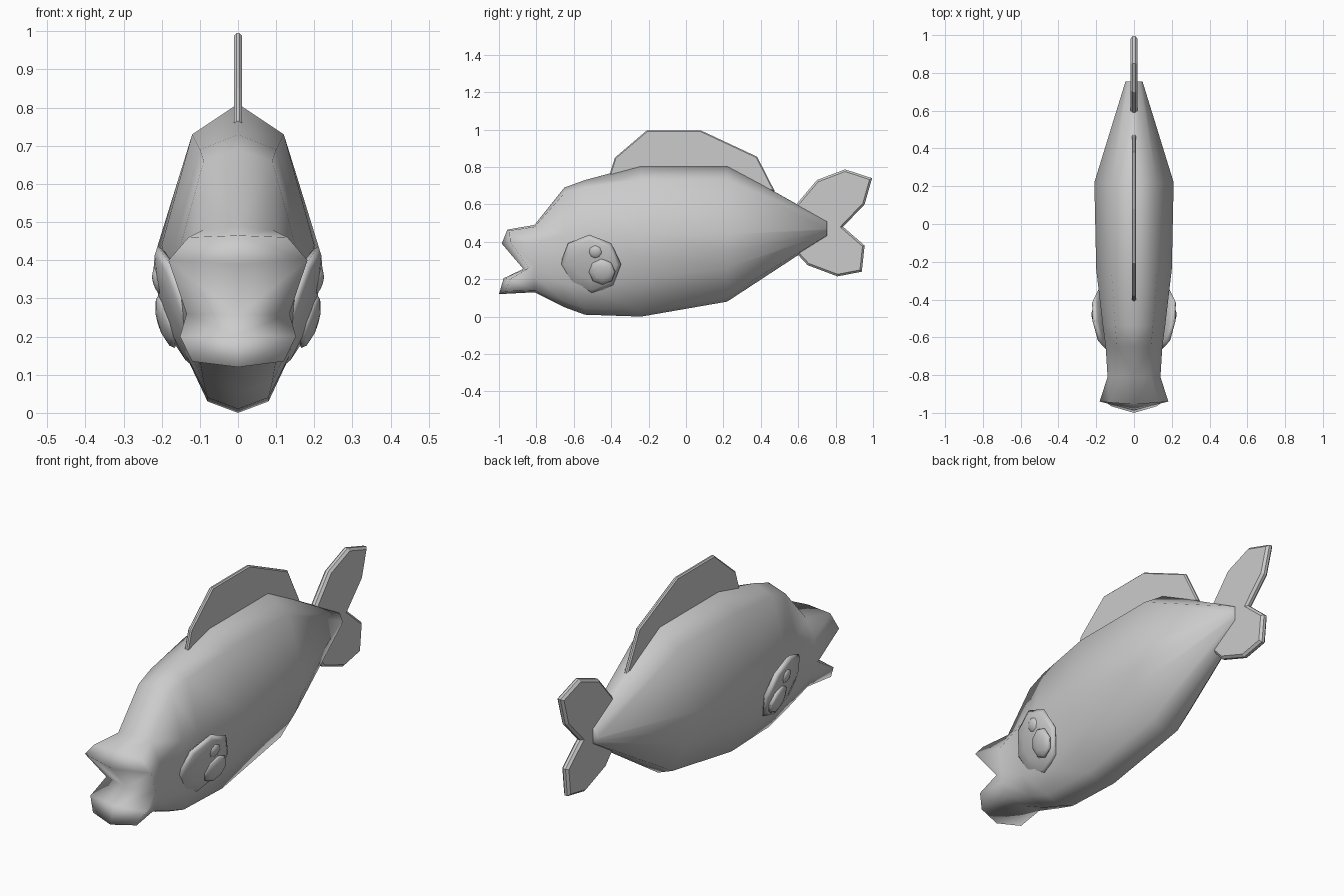
import bpy
import bmesh
from mathutils import Vector

default = bpy.data.objects.get("Cube")
if default:
    bpy.data.objects.remove(default, do_unlink=True)

grey = bpy.data.materials.new("plain grey")
grey.use_nodes = True
colour = (0.6, 0.6, 0.6, 1)
grey.diffuse_color = colour
grey.node_tree.nodes["Principled BSDF"].inputs["Base Color"].default_value = colour


def finish(bm, name, smooth=True):
    bmesh.ops.recalc_face_normals(bm, faces=bm.faces)
    mesh = bpy.data.meshes.new(name)
    bm.to_mesh(mesh)
    bm.free()
    mesh.materials.append(grey)
    for face in mesh.polygons:
        face.use_smooth = smooth
    obj = bpy.data.objects.new(name, mesh)
    bpy.context.collection.objects.link(obj)
    return obj


def mirror(obj):
    mod = obj.modifiers.new("mirror", 'MIRROR')
    mod.use_clip = True
    mod.merge_threshold = 0.0005


# Body: half cross-sections lofted from mouth to tail, as (x, z) from back to belly
sections = [
    (-0.81, [(0, .49), (.09, .48), (.14, .39), (.13, .27), (.13, .21), (.10, .14), (0, .13)]),
    (-0.65, [(0, .69), (.09, .66), (.15, .44), (.15, .3), (.135, .18), (.09, .08), (0, .05)]),
    (-0.54, [(0, .73), (.10, .69), (.165, .44), (.163, .3), (.14, .16), (.08, .04), (0, .01)]),
    (-0.24, [(0, .81), (.12, .73), (.2, .44), (.19, .32), (.16, .2), (.08, .03), (0, 0)]),
    (0.22, [(0, .81), (.12, .73), (.21, .44), (.195, .35), (.165, .26), (.08, .11), (0, .08)]),
    (0.755, [(0, .51), (.03, .505), (.045, .47), (.043, .46), (.04, .45), (.03, .435), (0, .43)]),
]
# Mouth edge: upper lip, corner and lower lip
mouth = [(0, -.955, .465), (.13, -.945, .46), (.182, -.94, .4), (.135, -.84, .26),
         (.152, -.94, .2), (.12, -.965, .135), (0, -1, .12)]

bm = bmesh.new()
rings = [[bm.verts.new(p) for p in mouth]]
for y, pts in sections:
    rings.append([bm.verts.new((x, y, z)) for x, z in pts])
for a, b in zip(rings, rings[1:]):
    for i in range(len(a) - 1):
        bm.faces.new((a[i], a[i + 1], b[i + 1], b[i]))
bm.faces.new(rings[-1])

# Lips and mouth fold closing the front
lip, fold, low = [bm.verts.new((0, y, z)) for y, z in ((-.985, .39), (-.87, .255), (-.975, .205))]
top, brow, side, corner, jaw, chin, tip = rings[0]
for quad in ((top, brow, side, lip), (side, corner, fold, lip),
             (corner, jaw, low, fold), (jaw, chin, tip, low)):
    bm.faces.new(quad)
mirror(finish(bm, "body"))


# Fins: side outlines with thickness and a chamfered rim
def fin(name, outline, half, rim):
    bm = bmesh.new()
    face = bm.faces.new([bm.verts.new((-half, y, z)) for y, z in outline])
    ext = bmesh.ops.extrude_face_region(bm, geom=[face], use_keep_orig=True)
    moved = [v for v in ext["geom"] if isinstance(v, bmesh.types.BMVert)]
    bmesh.ops.translate(bm, verts=moved, vec=(2 * half, 0, 0))
    bmesh.ops.recalc_face_normals(bm, faces=bm.faces)
    edges = [e for e in bm.edges if abs(e.verts[0].co.x - e.verts[1].co.x) < 1e-5]
    bmesh.ops.bevel(bm, geom=edges, offset=rim, segments=1, affect='EDGES')
    return finish(bm, name, smooth=False)


fin("dorsal_fin", [(-.415, .74), (-.38, .85), (-.21, .995), (.08, .995),
                   (.38, .855), (.475, .67), (.2, .7), (-.2, .7)], .01, .006)
fin("tail_fin", [(.59, .6), (.7, .73), (.85, .787), (.995, .74), (.955, .6), (.84, .48),
                 (.955, .38), (.94, .24), (.81, .215), (.65, .275), (.59, .34), (.57, .47)], .018, .011)


# Eyes: flattened low-poly domes lying along the cheek
def dome(name, centre, radius, depth):
    bm = bmesh.new()
    bmesh.ops.create_uvsphere(bm, u_segments=8, v_segments=6, radius=1)
    bmesh.ops.scale(bm, vec=(radius, radius, depth), verts=bm.verts)
    turn = Vector((1, -.15, -.3)).to_track_quat('Z', 'Y').to_matrix()
    bmesh.ops.rotate(bm, cent=(0, 0, 0), matrix=turn, verts=bm.verts)
    bmesh.ops.translate(bm, vec=centre, verts=bm.verts)
    mirror(finish(bm, name))


dome("eye", (.164, -.51, .28), .165, .03)
dome("pupil", (.187, -.45, .24), .073, .022)
dome("eye_glint", (.203, -.485, .345), .04, .02)
